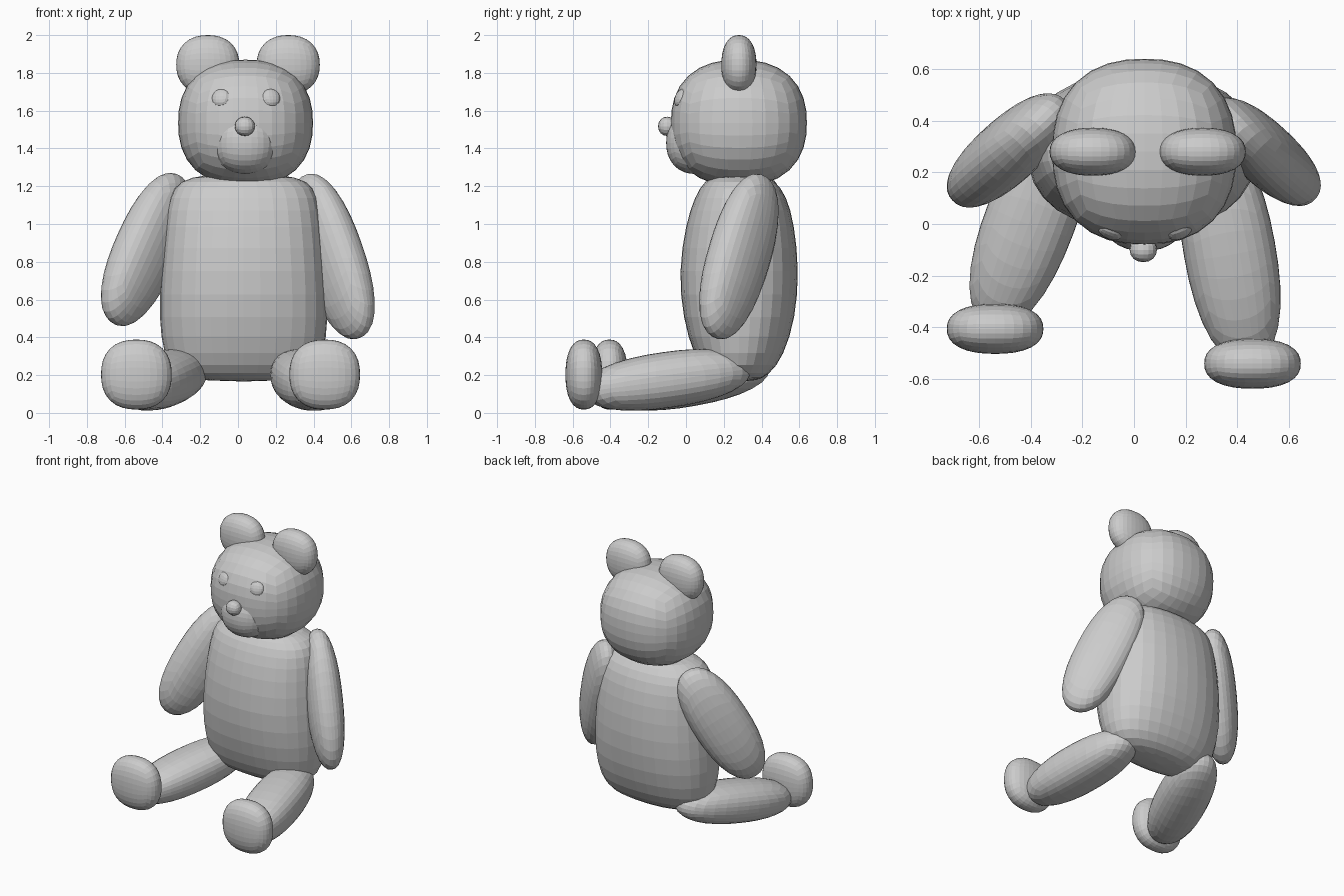
import bpy, bmesh, math
from mathutils import Vector, Matrix

if "Cube" in bpy.data.objects:
    bpy.data.objects.remove(bpy.data.objects["Cube"])


def blob(name, loc, radii, rot=Matrix.Identity(3), n=2.3, cuts=7):
    """Rounded-cube ball made of quads, stretched and rotated in place."""
    bm = bmesh.new()
    bmesh.ops.create_cube(bm, size=2)
    bmesh.ops.subdivide_edges(bm, edges=bm.edges[:], cuts=cuts, use_grid_fill=True)
    for v in bm.verts:
        d = Vector([math.tan(c * math.pi / 4) for c in v.co])
        d /= sum(abs(c) ** n for c in d) ** (1 / n)
        v.co = rot @ Vector([d[i] * radii[i] for i in range(3)])
    me = bpy.data.meshes.new(name)
    bm.to_mesh(me)
    bm.free()
    ob = bpy.data.objects.new(name, me)
    ob.location = loc
    bpy.context.collection.objects.link(ob)
    return ob


def limb_axes(direction, flat):
    """Rotation whose z runs along the limb and whose x is its thin side."""
    w = Vector(direction).normalized()
    f = Vector(flat)
    u = (f - w * f.dot(w)).normalized()
    return Matrix((u, w.cross(u), w)).transposed()


def turn(x_deg, z_deg):
    return (Matrix.Rotation(math.radians(z_deg), 3, 'Z')
            @ Matrix.Rotation(math.radians(x_deg), 3, 'X'))


CX = 0.04  # middle line of the head and body

# Body: lofted rounded rings (z, half width, front y, back y)
rings = [(0.165, 0.20, 0.20, 0.36), (0.20, 0.36, 0.11, 0.44),
         (0.30, 0.42, 0.045, 0.515), (0.50, 0.447, -0.015, 0.578),
         (0.75, 0.435, -0.037, 0.597), (1.00, 0.412, 0.0, 0.572),
         (1.15, 0.39, 0.05, 0.53), (1.23, 0.34, 0.10, 0.47),
         (1.265, 0.20, 0.17, 0.40)]
SEG = 16
bm = bmesh.new()
loops = []
for z, hx, y0, y1 in rings:
    loop = []
    for i in range(SEG):
        a = 2 * math.pi * i / SEG
        c, s = math.cos(a), math.sin(a)
        k = 1.02 / (abs(c) ** 2.5 + abs(s) ** 2.5) ** 0.4
        loop.append(bm.verts.new((CX - 0.01 + hx * k * c,
                                  (y0 + y1) / 2 + (y1 - y0) / 2 * k * s, z)))
    loops.append(loop)
for lo, hi in zip(loops, loops[1:]):
    for i in range(SEG):
        j = (i + 1) % SEG
        bm.faces.new((lo[i], lo[j], hi[j], hi[i]))
bm.faces.new(loops[0][::-1])
bm.faces.new(loops[-1])
me = bpy.data.meshes.new("body")
bm.to_mesh(me)
bm.free()
body = bpy.data.objects.new("body", me)
bpy.context.collection.objects.link(body)
sub = body.modifiers.new("round", 'SUBSURF')
sub.levels = sub.render_levels = 1

# Head with muzzle and nose
blob("head", (CX, 0.28, 1.535), (0.357, 0.36, 0.335), n=2.35)
blob("muzzle", (0.038, 0.05, 1.43), (0.172, 0.155, 0.165), n=2.2)
blob("nose", (0.036, -0.10, 1.517), (0.053, 0.048, 0.051), n=2.1, cuts=3)

# Ears and eyes, one per side
for side, s in (("left", -1), ("right", 1)):
    ex = 0.053 + s * 0.213
    blob(side + "_ear", (ex, 0.28, 1.843), (0.167, 0.093, 0.157), n=2.25)
    blob(side + "_eye", (0.042 + s * 0.133, -0.028, 1.668),
         (0.05, 0.027, 0.05), turn(-22, s * 20), n=2.1, cuts=3)

# Arms: flattened long ovals
blob("left_arm", (-0.485, 0.285, 0.865), (0.125, 0.19, 0.45),
     limb_axes((0.45, 0.38, 1), (-1, 1, 0)))
blob("right_arm", (0.50, 0.28, 0.828), (0.12, 0.19, 0.47),
     limb_axes((-0.35, 0.30, 1), (1, 1, 0)))

# Legs
blob("left_leg", (-0.40, 0.02, 0.175), (0.14, 0.175, 0.45),
     limb_axes((0.38, 1, 0.18), (0, 0, 1)))
blob("right_leg", (0.37, -0.10, 0.175), (0.148, 0.178, 0.45),
     limb_axes((-0.18, 1, 0.14), (0, 0, 1)))

# Feet
blob("left_foot", (-0.538, -0.406, 0.203), (0.187, 0.097, 0.185), n=2.35)
blob("right_foot", (0.459, -0.541, 0.203), (0.187, 0.097, 0.185), n=2.35)
